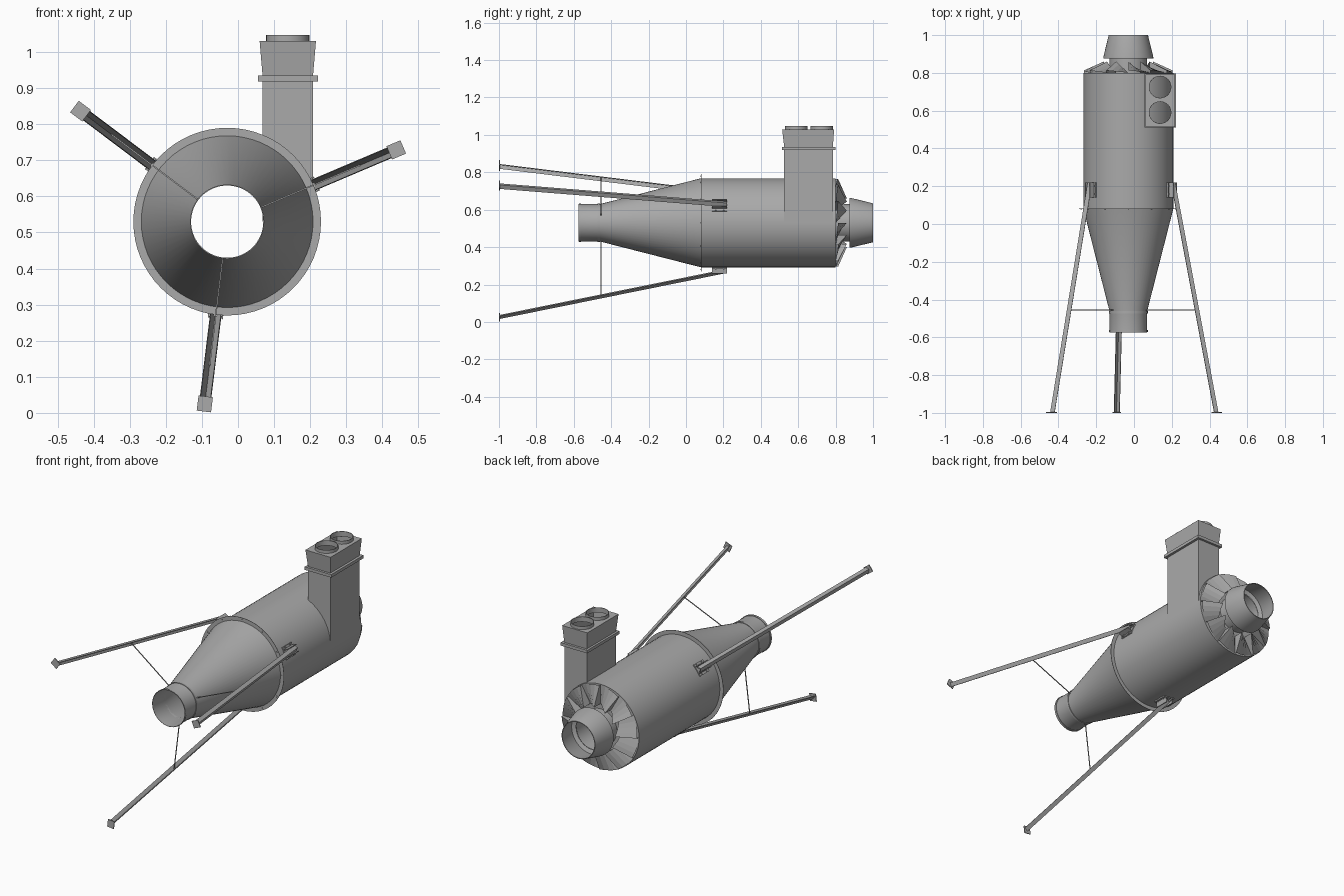
import bpy, bmesh, math
from mathutils import Vector

if "Cube" in bpy.data.objects:
    bpy.data.objects.remove(bpy.data.objects["Cube"])

steel = bpy.data.materials.new("grey steel")
steel.use_nodes = True
GREY = (0.4, 0.4, 0.4, 1)
steel.diffuse_color = GREY
steel.node_tree.nodes["Principled BSDF"].inputs["Base Color"].default_value = GREY

CX, CZ = -0.03, 0.53          # body axis runs along y
LEG_ANGLES = (23, 143, 263)


def polar(deg, r, t, y):
    """Point at radius r and sideways offset t around the body axis."""
    a = math.radians(deg)
    return Vector((CX + r * math.cos(a) - t * math.sin(a), y,
                   CZ + r * math.sin(a) + t * math.cos(a)))


def finish(name, bm, smooth=False, fix=True):
    if fix:
        bmesh.ops.recalc_face_normals(bm, faces=bm.faces)
    mesh = bpy.data.meshes.new(name)
    bm.to_mesh(mesh)
    bm.free()
    mesh.materials.append(steel)
    ob = bpy.data.objects.new(name, mesh)
    bpy.context.collection.objects.link(ob)
    if smooth:
        bpy.ops.object.select_all(action='DESELECT')
        ob.select_set(True)
        bpy.context.view_layer.objects.active = ob
        bpy.ops.object.shade_smooth_by_angle(angle=math.radians(30))
    return ob


def loft(bm, rings, caps=False, closed=False):
    """Skin a list of equal-length point loops."""
    loops = [[bm.verts.new(p) for p in ring] for ring in rings]
    pairs = list(zip(loops, loops[1:]))
    if closed:
        pairs.append((loops[-1], loops[0]))
    for a, b in pairs:
        for i in range(len(a)):
            j = (i + 1) % len(a)
            bm.faces.new((a[i], a[j], b[j], b[i]))
    if caps:
        bm.faces.new(loops[0])
        bm.faces.new(loops[-1])


def lathe(name, profile, closed=False, seg=64):
    """Turn (radius, y) points around the body axis."""
    bm = bmesh.new()
    loft(bm, [[polar(360 * i / seg, r, 0, y) for i in range(seg)]
              for r, y in profile], closed=closed)
    return finish(name, bm, True)


def block(bm, deg, r, t, y):
    """Box between pairs of radius, sideways and y limits."""
    loft(bm, [[polar(deg, r[i], t[j], yy) for i, j in ((0, 0), (1, 0), (1, 1), (0, 1))]
              for yy in y], caps=True)


def rect(x, y, z):
    return [(x[0], y[0], z), (x[1], y[0], z), (x[1], y[1], z), (x[0], y[1], z)]


def circle(cx, cy, z, r, n=32):
    return [(cx + r * math.cos(2 * math.pi * i / n),
             cy + r * math.sin(2 * math.pi * i / n), z) for i in range(n)]


# Main shell, with its open cone and neck
lathe("cone_and_neck", [(0.1, -0.575), (0.1, -0.46), (0.238, 0.08)])
lathe("main_cylinder", [(0.238, 0.08), (0.238, 0.80), (0.1, 0.80)])
lathe("body_flange", [(0.238, 0.08), (0.26, 0.08), (0.26, 0.082), (0.238, 0.082)], True)
for n, y in (("front", -0.567), ("rear", -0.467)):
    lathe("neck_band_" + n, [(0.1, y - 0.006), (0.103, y - 0.006),
                             (0.103, y + 0.006), (0.1, y + 0.006)], True)

# Bolts on the body flange
bm = bmesh.new()
for i in range(12):
    block(bm, 30 * i, (0.246, 0.252), (-0.003, 0.003), (0.077, 0.08))
finish("flange_bolts", bm)

# Inner tube and flared outlet at the back
lathe("inner_tube", [(0.1, 0.5), (0.1, 0.875)])
lathe("outlet_cone", [(0.101, 0.875), (0.132, 0.875), (0.132, 0.885),
                      (0.104, 1.0), (0.1, 1.0), (0.122, 0.885)], True)

# Swirl vanes: ramps rising to an upright triangular fin
bm = bmesh.new()
VANES, STEPS = 12, 4
for i in range(VANES):
    start = 360 / VANES * i
    rows = []
    for k in range(STEPS + 1):
        f = k / STEPS
        a = start + f * 360 / VANES
        rows.append([bm.verts.new(polar(a, 0.235, 0, 0.801 + 0.012 * f)),
                     bm.verts.new(polar(a, 0.13, 0, 0.801 + 0.059 * f))])
    for a, b in zip(rows, rows[1:]):
        bm.faces.new((a[0], a[1], b[1], b[0]))
    end = start + 360 / VANES
    foot = [bm.verts.new(polar(end, r, 0, 0.8)) for r in (0.13, 0.235)]
    bm.faces.new((rows[-1][0], rows[-1][1], foot[0], foot[1]))
finish("swirl_vanes", bm, fix=False)

# Tangential inlet duct with flange and flared head
bm = bmesh.new()
DX, DY = (0.068, 0.208), (0.525, 0.785)
loft(bm, [rect(DX, DY, 0.53), rect(DX, DY, 0.935),
          rect((0.06, 0.216), (0.514, 0.792), 1.03)])
finish("inlet_duct", bm)

bm = bmesh.new()
OX, OY = (0.056, 0.222), (0.512, 0.798)
loft(bm, [rect(DX, DY, 0.918), rect(OX, OY, 0.918), rect(OX, OY, 0.935),
          rect(DX, DY, 0.935)], closed=True)
finish("inlet_flange", bm)

# Head plate with two round openings and their collars
PORTS = (0.59, 0.725)
bm = bmesh.new()
for outline in [rect((0.06, 0.216), (0.514, 0.792), 1.03)] + \
               [circle(0.138, y, 1.03, 0.06) for y in PORTS]:
    vs = [bm.verts.new(p) for p in outline]
    for a, b in zip(vs, vs[1:] + vs[:1]):
        bm.edges.new((a, b))
bmesh.ops.triangle_fill(bm, use_beauty=True, edges=bm.edges[:], normal=(0, 0, 1))
finish("inlet_head_plate", bm)
for n, y in zip(("front", "rear"), PORTS):
    bm = bmesh.new()
    loft(bm, [circle(0.138, y, z, r) for r, z in
              ((0.06, 1.02), (0.06, 1.048), (0.057, 1.048), (0.057, 1.02))], closed=True)
    finish("inlet_collar_" + n, bm, True)

# Legs of angle section, with feet, brackets and brace rods
ANGLE_SECTION = ((0.008, 0), (-0.009, 0.016), (-0.012, 0.014),
                 (0.004, 0), (-0.012, -0.014), (-0.009, -0.016))
for n, deg in zip(("left", "right", "lower"), LEG_ANGLES):
    bm = bmesh.new()
    loft(bm, [[polar(deg, r + dr, t, y) for dr, t in ANGLE_SECTION]
              for r, y in ((0.262, 0.22), (0.51, -0.996))], caps=True)
    finish("leg_" + n, bm)

    bm = bmesh.new()
    block(bm, deg, (0.488, 0.53), (-0.02, 0.02), (-1.0, -0.995))
    finish("foot_" + n, bm)

    bm = bmesh.new()
    block(bm, deg, (0.232, 0.242), (-0.034, 0.034), (0.14, 0.22))
    for s in (-1, 1):
        block(bm, deg, (0.236, 0.27), sorted((s * 0.017, s * 0.021)), (0.14, 0.22))
        for y in (0.155, 0.198):
            block(bm, deg, (0.242, 0.247), sorted((s * 0.024, s * 0.031)), (y, y + 0.007))
    finish("bracket_" + n, bm)

    bm = bmesh.new()
    block(bm, deg, (0.1, 0.402), (-0.002, 0.002), (-0.457, -0.453))
    finish("brace_" + n, bm)
